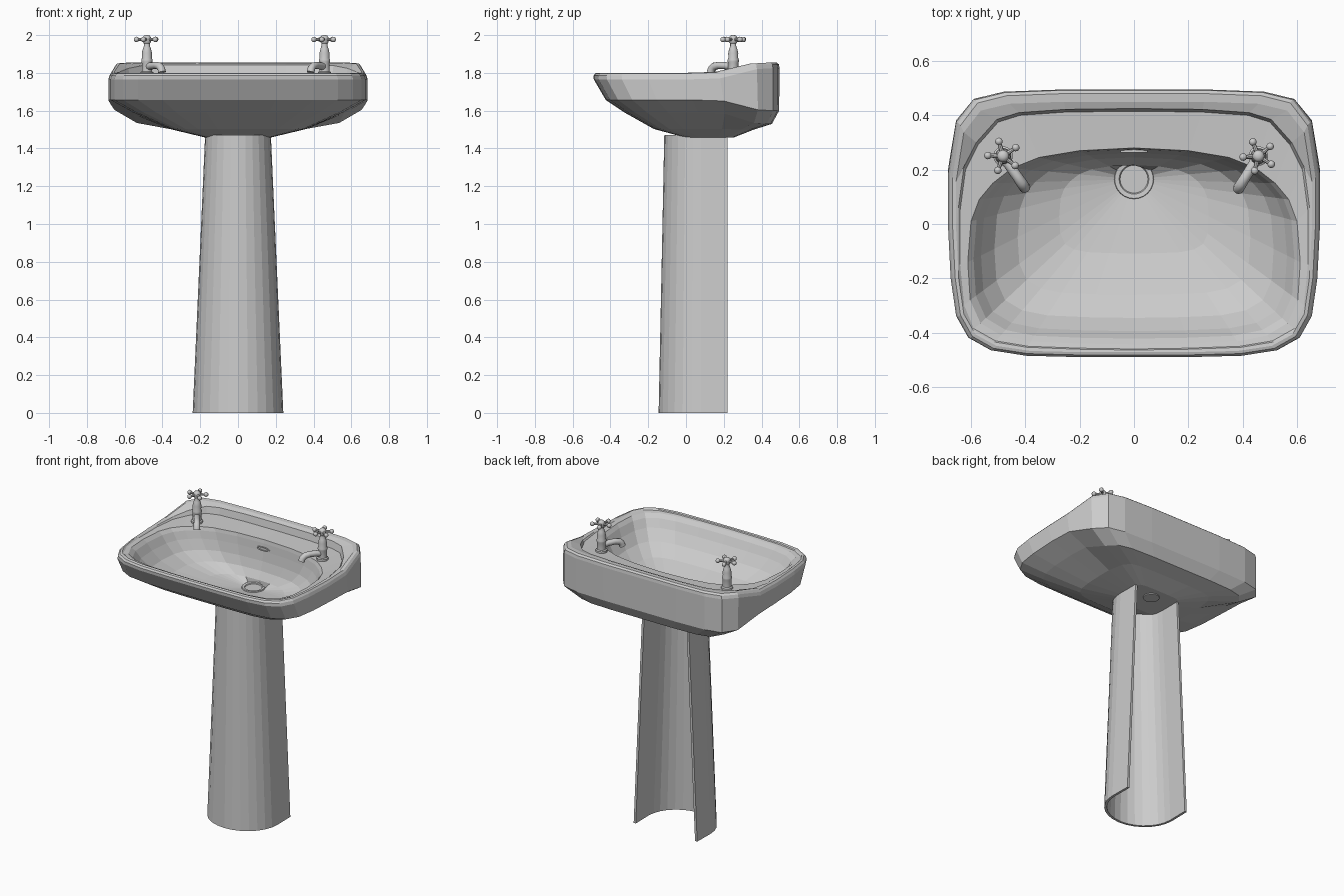
import bpy, bmesh
from math import sin, cos, pi, atan2, radians
from mathutils import Vector, Matrix

if "Cube" in bpy.data.objects:
    bpy.data.objects.remove(bpy.data.objects["Cube"])


def loft(bm, rings, cap_start=True, cap_end=True):
    """Skin a list of closed rings that all have the same point count."""
    vs = [[bm.verts.new(p) for p in r] for r in rings]
    n = len(vs[0])
    for a, b in zip(vs, vs[1:]):
        for i in range(n):
            j = (i + 1) % n
            bm.faces.new((a[i], a[j], b[j], b[i]))
    if cap_start:
        bm.faces.new(vs[0][::-1])
    if cap_end:
        bm.faces.new(vs[-1])


def lathe(bm, profile, seg=16, cx=0, cy=0):
    loft(bm, [[(cx + r * cos(2 * pi * i / seg), cy + r * sin(2 * pi * i / seg), z)
               for i in range(seg)] for r, z in profile])


def tube(bm, path, radii, seg=12):
    """Round tube along a path in the local xz plane."""
    pts = [Vector((x, 0, z)) for x, z in path]
    rings = []
    for k, p in enumerate(pts):
        t = (pts[min(k + 1, len(pts) - 1)] - pts[max(k - 1, 0)]).normalized()
        side = Vector((0, 1, 0))
        up = t.cross(side)
        rings.append([p + radii[k] * (side * cos(2 * pi * i / seg) + up * sin(2 * pi * i / seg))
                      for i in range(seg)])
    loft(bm, rings)


def finish(name, bm, smooth=None, matrix=None):
    bmesh.ops.recalc_face_normals(bm, faces=bm.faces[:])
    if matrix:
        bm.transform(matrix)
    me = bpy.data.meshes.new(name)
    bm.to_mesh(me)
    bm.free()
    ob = bpy.data.objects.new(name, me)
    bpy.context.collection.objects.link(ob)
    if smooth:
        bpy.ops.object.select_all(action='DESELECT')
        ob.select_set(True)
        bpy.context.view_layer.objects.active = ob
        bpy.ops.object.shade_smooth_by_angle(angle=radians(smooth))
    return ob


# Half outlines seen from above, from back centre to front centre
OUTER = [(0, .495), (.27, .495), (.48, .487), (.59, .46), (.655, .375), (.685, .18), (.685, 0),
         (.675, -.2), (.655, -.34), (.61, -.42), (.53, -.465), (.40, -.485), (.2, -.49), (0, -.49)]
DECK = [(0, .415), (.25, .412), (.42, .40), (.50, .375), (.575, .29), (.62, .2), (.64, .05),
        (.64, -.15), (.625, -.3), (.59, -.385), (.51, -.43), (.39, -.45), (.2, -.457), (0, -.46)]
BOWL = [(0, .28), (.2, .27), (.35, .245), (.45, .205), (.52, .15), (.57, .09), (.60, .01),
        (.612, -.14), (.603, -.28), (.565, -.365), (.49, -.41), (.38, -.432), (.2, -.44), (0, -.443)]
DRAIN_Y = .165


def mirrored(half):
    return half + [(-x, y) for x, y in half[-2:0:-1]]


def rise(y):
    """0 along the front and sides, 1 at the raised back."""
    t = min(max((y - .12) / .31, 0), 1)
    return t * t * (3 - 2 * t)


def outer_ring(w, yf, yb, zf, zb):
    return [(x * w / .685, yf + (y + .49) / .985 * (yb - yf), zf + (zb - zf) * rise(y))
            for x, y in mirrored(OUTER)]


def bowl_ring(s, z):
    return [(x * s, DRAIN_Y + (y - DRAIN_Y) * s, z) for x, y in mirrored(BOWL)]


# Basin: underside, rim, tap deck and bowl in one skin
rings = [outer_ring(*r) for r in (
    (.17, 0, .25, 1.457, 1.457), (.36, -.17, .36, 1.503, 1.50), (.56, -.325, .455, 1.59, 1.53),
    (.685, -.425, .493, 1.657, 1.60), (.685, -.488, .495, 1.765, 1.825),
    (.678, -.49, .492, 1.785, 1.845), (.668, -.482, .48, 1.797, 1.855),
    (.655, -.472, .45, 1.80, 1.853))]
rings.append([(x * 1.01, y + (.01 if y > 0 else -.004), 1.798 + .045 * rise(y))
              for x, y in mirrored(DECK)])
rings.append([(x, y, 1.792 + .005 * rise(y)) for x, y in mirrored(DECK)])
rings += [bowl_ring(*r) for r in ((1, 1.788), (.965, 1.765), (.92, 1.715), (.84, 1.65),
                                  (.70, 1.59), (.45, 1.54))]
angles = [atan2(y - DRAIN_Y, x) for x, y in mirrored(BOWL)]
rings.append([(.07 * cos(a), DRAIN_Y + .07 * sin(a), 1.508) for a in angles])
bm = bmesh.new()
loft(bm, rings)
finish("basin", bm)

# Drain: flange with a sunken centre, and the waste outlet underneath
bm = bmesh.new()
lathe(bm, [(.05, 1.45), (.05, 1.50), (.073, 1.508), (.071, 1.515), (.055, 1.513), (.049, 1.505),
           (.046, 1.475)], 24, 0, DRAIN_Y)
finish("drain", bm, 35)

# Overflow slot on the back wall of the bowl
bm = bmesh.new()
loft(bm, [[(.05 * s * cos(a), y, 1.73 + .012 * s * sin(a)) for a in [2 * pi * i / 20 for i in range(20)]]
          for s, y in ((1, .285), (1, .264), (.8, .263), (.75, .27))])
finish("overflow_slot", bm)

# Pedestal: U-shaped shell, open at the back
def pedestal_line(w, front, z):
    yc = .08
    arc = [(w * cos(pi * i / 14), yc - (yc - front) * sin(pi * i / 14), z) for i in range(15)]
    return [(w * .99, .22, z)] + arc + [(-w * .99, .22, z)]


T = .016
bm = bmesh.new()
loft(bm, list(zip(pedestal_line(.24, -.145, 0), pedestal_line(.174, -.115, 1.472),
                  pedestal_line(.174 - T, -.115 + T, 1.472), pedestal_line(.24 - T, -.145 + T, 0))))
finish("pedestal", bm)

# Taps: body, curved spout and five-spoke handle, spout along local x
for side, x, direction in (("left", -.482, atan2(-.13, .09)), ("right", .458, atan2(-.13, -.08))):
    place = Matrix.Translation((x, .25, 0)) @ Matrix.Rotation(direction, 4, 'Z')

    bm = bmesh.new()
    lathe(bm, [(.036, 1.785), (.036, 1.803), (.028, 1.808), (.027, 1.85), (.030, 1.86), (.030, 1.87),
               (.026, 1.88), (.027, 1.905), (.021, 1.93), (.016, 1.942), (.016, 1.965)])
    finish(side + "_tap_body", bm, 35, place)

    bm = bmesh.new()
    tube(bm, [(0, 1.832), (.05, 1.838), (.09, 1.84), (.118, 1.835), (.134, 1.822), (.14, 1.803)],
         [.02, .019, .019, .02, .02, .021])
    finish(side + "_tap_spout", bm, 45, place)

    bm = bmesh.new()
    lathe(bm, [(.016, 1.955), (.022, 1.963), (.022, 1.988), (.015, 1.997), (.006, 2.0)])
    for k in range(5):
        turn = Matrix.Rotation(2 * pi * k / 5 + .3, 4, 'Z')
        spoke = bmesh.new()
        tube(spoke, [(.01, 1.977), (.05, 1.977)], [.009, .007], 8)
        bmesh.ops.create_uvsphere(spoke, u_segments=10, v_segments=7, radius=.0145,
                                  matrix=Matrix.Translation((.056, 0, 1.977)))
        spoke.transform(turn)
        tmp = bpy.data.meshes.new("spoke")
        spoke.to_mesh(tmp)
        spoke.free()
        bm.from_mesh(tmp)
        bpy.data.meshes.remove(tmp)
    finish(side + "_tap_handle", bm, 40, place)
